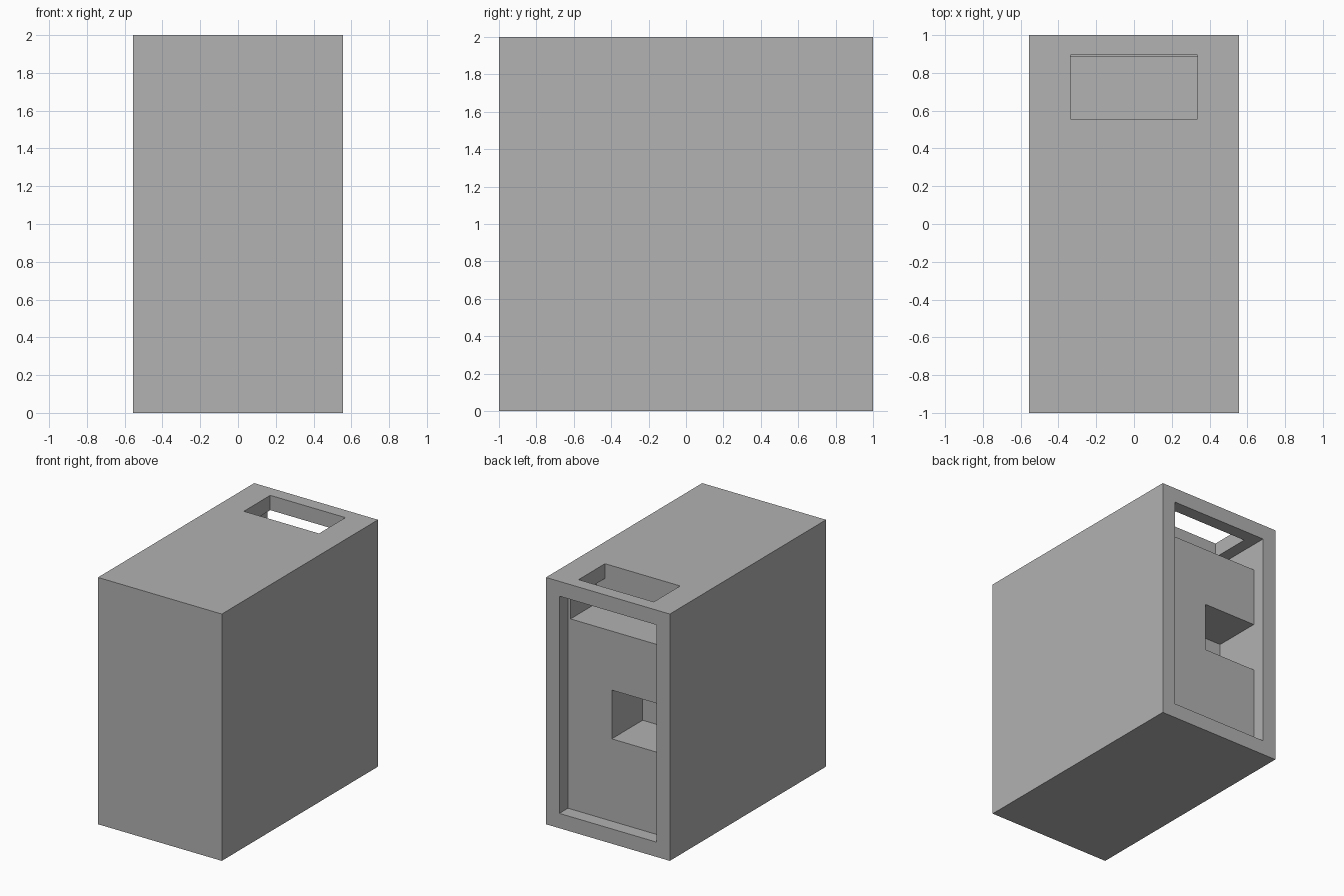
import bpy
import bmesh
from mathutils import Vector

if "Cube" in bpy.data.objects:
    bpy.data.objects.remove(bpy.data.objects["Cube"], do_unlink=True)

# Single grey finish
GREY = (0.445, 0.445, 0.445, 1)
grey = bpy.data.materials.new("plain_grey")
grey.use_nodes = True
grey.diffuse_color = GREY
grey.node_tree.nodes["Principled BSDF"].inputs["Base Color"].default_value = GREY


def box(name, low, high):
    """Axis-aligned box between two opposite corners."""
    low, high = Vector(low), Vector(high)
    bm = bmesh.new()
    bmesh.ops.create_cube(bm, size=1)
    for v in bm.verts:
        v.co = (low + high) / 2 + v.co * (high - low)
    mesh = bpy.data.meshes.new(name)
    bm.to_mesh(mesh)
    bm.free()
    mesh.materials.append(grey)
    obj = bpy.data.objects.new(name, mesh)
    bpy.context.collection.objects.link(obj)
    return obj


def cut(target, name, low, high):
    """Subtract a box from the target and discard the cutter."""
    cutter = box(name, low, high)
    cutter.hide_render = True
    mod = target.modifiers.new(name, "BOOLEAN")
    mod.operation = "DIFFERENCE"
    mod.solver = "EXACT"
    mod.object = cutter
    bpy.context.view_layer.objects.active = target
    bpy.ops.object.modifier_apply(modifier=mod.name)
    bpy.data.objects.remove(cutter, do_unlink=True)


W = 0.555      # half width of the case
INNER = 0.435  # half width inside the rim
RIM = 0.12     # rim thickness
PANEL = 0.89   # y of the recessed back panel
FRONT = 0.556  # front wall of the top chute

case = box("case", (-W, -1, 0), (W, 1, 2))

# Shallow recess framed by the back rim
cut(case, "back_recess", (-INNER, PANEL, RIM), (INNER, 1.1, 2 - RIM))
# Compartment above the back panel
cut(case, "upper_bay", (-INNER, FRONT, 1.66), (0.412, 0.95, 2 - RIM))
# Slot through the roof into the compartment
cut(case, "top_slot", (-0.337, FRONT, 1.8), (0.337, 0.894, 2.1))
# Square pocket in the back panel, reaching the side wall
cut(case, "side_pocket", (-INNER, 0.495, 0.787), (0.042, 0.95, 1.182))
